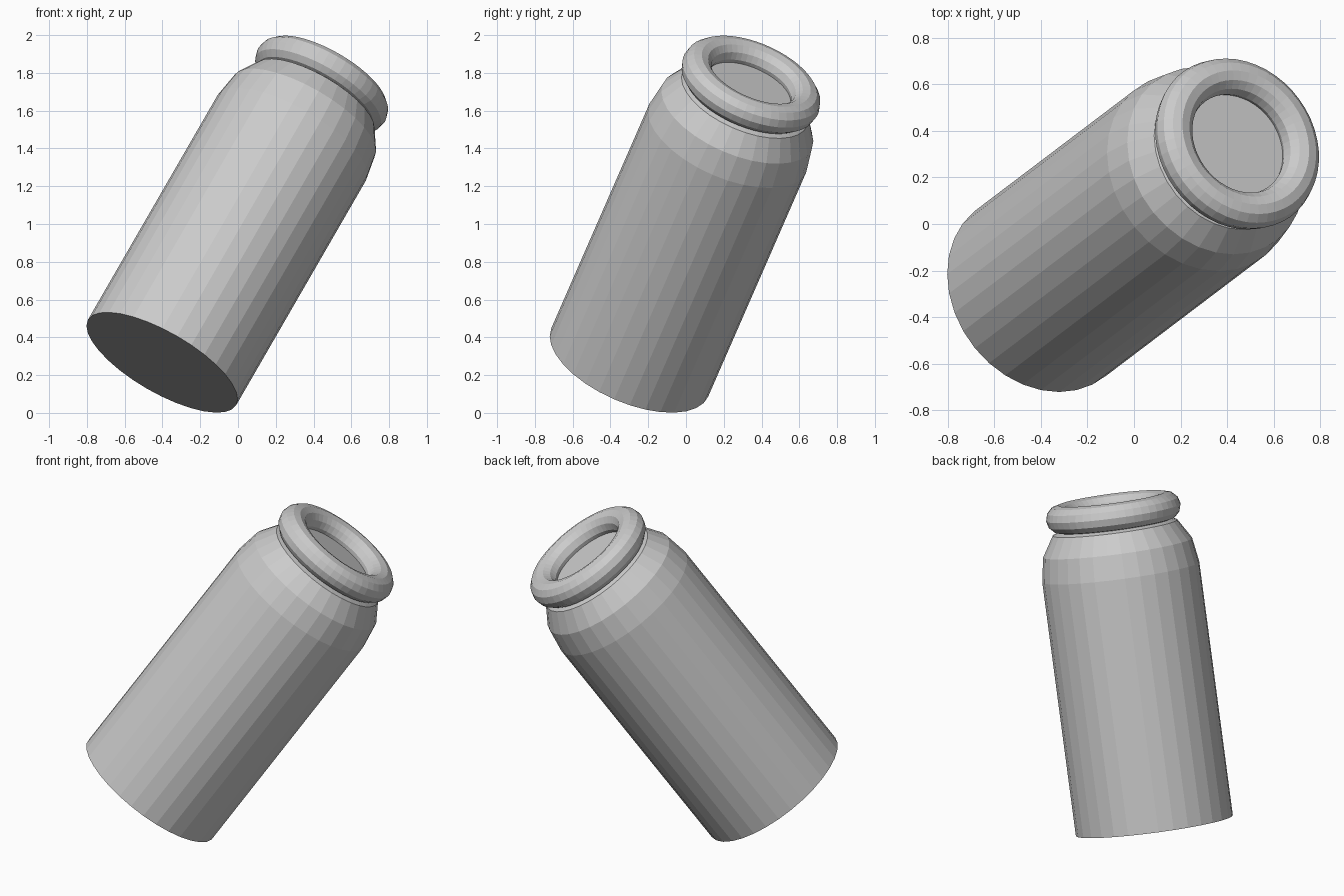
import bpy, bmesh, math
from mathutils import Vector, Matrix

cube = bpy.data.objects.get("Cube")
if cube:
    bpy.data.objects.remove(cube, do_unlink=True)

# Tilted axis of the jar, starting at the centre of its base
AXIS = Vector((0.466, 0.354, 0.811)).normalized()
BASE = Vector((-0.402, -0.298, 0.267))
RIM_HEIGHT = 1.813
SEGMENTS = 32

# Single grey material
grey = bpy.data.materials.new("plain grey")
grey.use_nodes = True
colour = (0.6, 0.6, 0.6, 1)
grey.diffuse_color = colour
grey.node_tree.nodes["Principled BSDF"].inputs["Base Color"].default_value = colour

# Lean upright z onto the axis
tilt = Matrix.Rotation(math.radians(30), 4, 'Y') @ Matrix.Rotation(-math.asin(AXIS.y), 4, 'X')


def place(obj, height=0.0):
    obj.matrix_world = Matrix.Translation(BASE + AXIS * height) @ tilt
    obj.data.materials.append(grey)


def lathe(name, profile):
    """Closed turned solid from (radius, height) pairs, flat caps at both ends."""
    bm = bmesh.new()
    rings = []
    for radius, height in profile:
        rings.append([bm.verts.new((radius * math.cos(a), radius * math.sin(a), height))
                      for a in (math.tau * i / SEGMENTS for i in range(SEGMENTS))])
    for low, high in zip(rings, rings[1:]):
        for i in range(SEGMENTS):
            j = (i + 1) % SEGMENTS
            bm.faces.new((low[i], low[j], high[j], high[i]))
    bm.faces.new(rings[0][::-1])
    bm.faces.new(rings[-1])
    mesh = bpy.data.meshes.new(name)
    bm.to_mesh(mesh)
    bm.free()
    obj = bpy.data.objects.new(name, mesh)
    bpy.context.collection.objects.link(obj)
    return obj


# Body: straight wall, stepped shoulder, short neck and recessed flat top
body = lathe("jar_body", [(0.453, 0), (0.453, 1.468), (0.43, 1.61), (0.36, 1.725),
                          (0.31, 1.745), (0.26, 1.79)])
place(body)

# Rounded rim around the mouth
bpy.ops.mesh.primitive_torus_add(major_radius=0.308, minor_radius=0.08,
                                 major_segments=48, minor_segments=12)
rim = bpy.context.object
rim.name = "jar_rim"
place(rim, RIM_HEIGHT)
